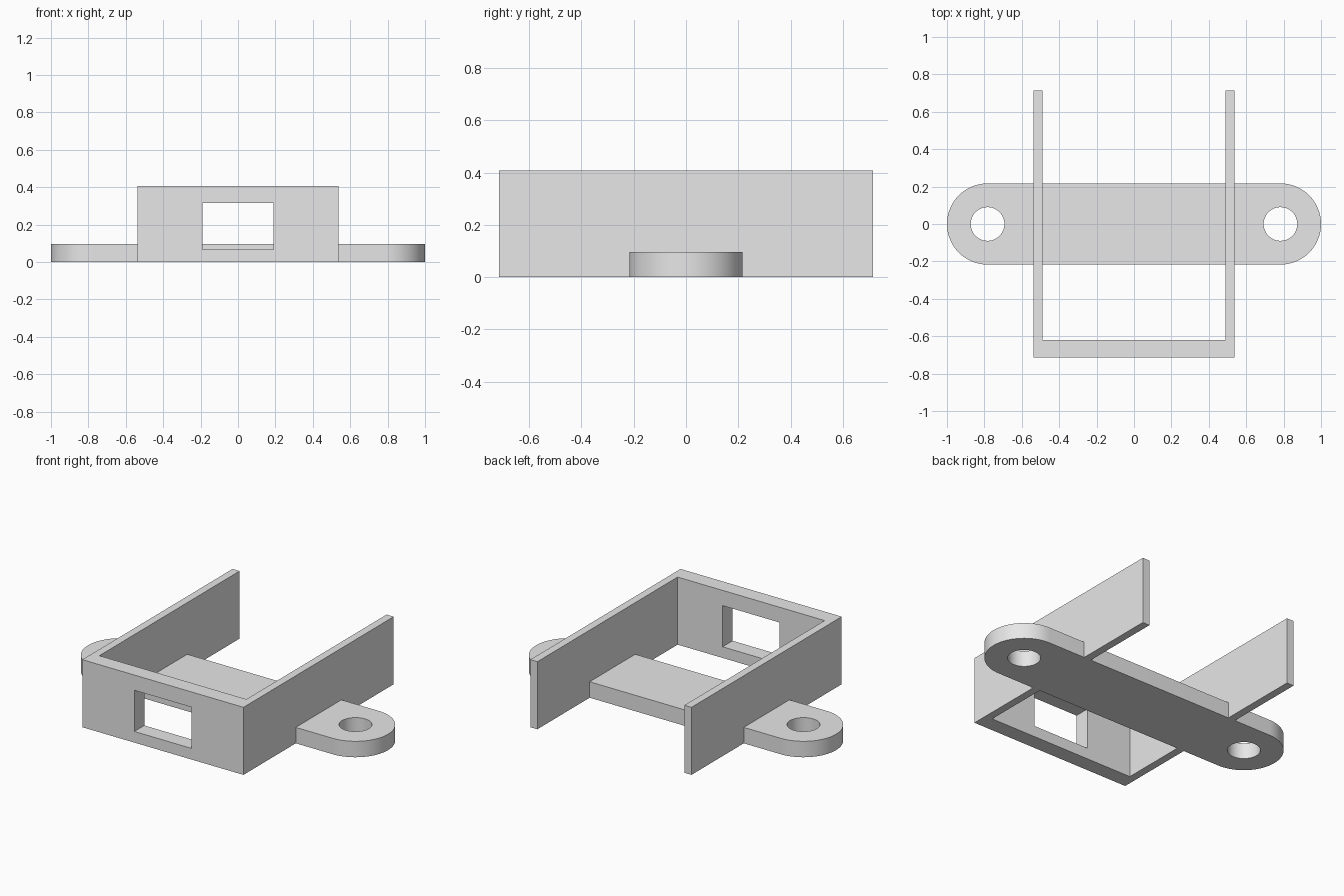
import bpy
import bmesh
from math import pi, sin, cos, radians

if "Cube" in bpy.data.objects:
    bpy.data.objects.remove(bpy.data.objects["Cube"], do_unlink=True)

# Dimensions
HALF_W, INNER_W = 0.537, 0.49
FRONT, INNER_FRONT, BACK = -0.715, -0.62, 0.715
HEIGHT = 0.407
STRAP_R, STRAP_H = 0.217, 0.096
HOLE_X, HOLE_R = 0.783, 0.09

# Single grey colour
grey = bpy.data.materials.new("plain_grey")
grey.use_nodes = True
grey.diffuse_color = (0.8, 0.8, 0.8, 1)
grey.node_tree.nodes["Principled BSDF"].inputs["Base Color"].default_value = (0.8, 0.8, 0.8, 1)


def prism(name, outline, z0, z1):
    """Extrude a flat counter-clockwise outline from z0 to z1."""
    bm = bmesh.new()
    base = bm.faces.new([bm.verts.new((x, y, z0)) for x, y in outline])
    top = bmesh.ops.extrude_face_region(bm, geom=[base], use_keep_orig=True)
    verts = [g for g in top["geom"] if isinstance(g, bmesh.types.BMVert)]
    bmesh.ops.translate(bm, verts=verts, vec=(0, 0, z1 - z0))
    bmesh.ops.recalc_face_normals(bm, faces=bm.faces)
    mesh = bpy.data.meshes.new(name)
    bm.to_mesh(mesh)
    bm.free()
    mesh.materials.append(grey)
    obj = bpy.data.objects.new(name, mesh)
    bpy.context.collection.objects.link(obj)
    return obj


def arc(cx, radius, start, sweep, steps):
    angles = [start + sweep * i / steps for i in range(steps + 1)]
    return [(cx + radius * cos(a), radius * sin(a)) for a in angles]


def activate(obj):
    bpy.ops.object.select_all(action="DESELECT")
    obj.select_set(True)
    bpy.context.view_layer.objects.active = obj


def cut(obj, cutter):
    """Subtract the cutter and discard it."""
    cutter.hide_render = True
    mod = obj.modifiers.new("cut", "BOOLEAN")
    mod.operation = "DIFFERENCE"
    mod.solver = "EXACT"
    mod.object = cutter
    activate(obj)
    bpy.ops.object.modifier_apply(modifier=mod.name)
    bpy.data.objects.remove(cutter, do_unlink=True)


# U-shaped wall, open at the back
right_half = [(HALF_W, FRONT), (HALF_W, BACK), (INNER_W, BACK), (INNER_W, INNER_FRONT)]
left_half = [(-x, y) for x, y in reversed(right_half)]
wall = prism("u_shaped_wall", right_half + left_half, 0, HEIGHT)

# Rectangular window through the front wall
window = [(-0.19, -0.8), (0.19, -0.8), (0.19, -0.55), (-0.19, -0.55)]
cut(wall, prism("window_cutter", window, 0.067, 0.315))

# Round-ended mounting strap
ends = arc(HOLE_X, STRAP_R, -pi / 2, pi, 32) + arc(-HOLE_X, STRAP_R, pi / 2, pi, 32)
strap = prism("mounting_strap", ends, 0, STRAP_H)

# Screw hole at each end of the strap
for side in (-1, 1):
    circle = arc(side * HOLE_X, HOLE_R, 0, 2 * pi, 48)[:-1]
    cut(strap, prism("hole_cutter", circle, -0.1, 0.2))

activate(strap)
bpy.ops.object.shade_smooth_by_angle(angle=radians(30))
